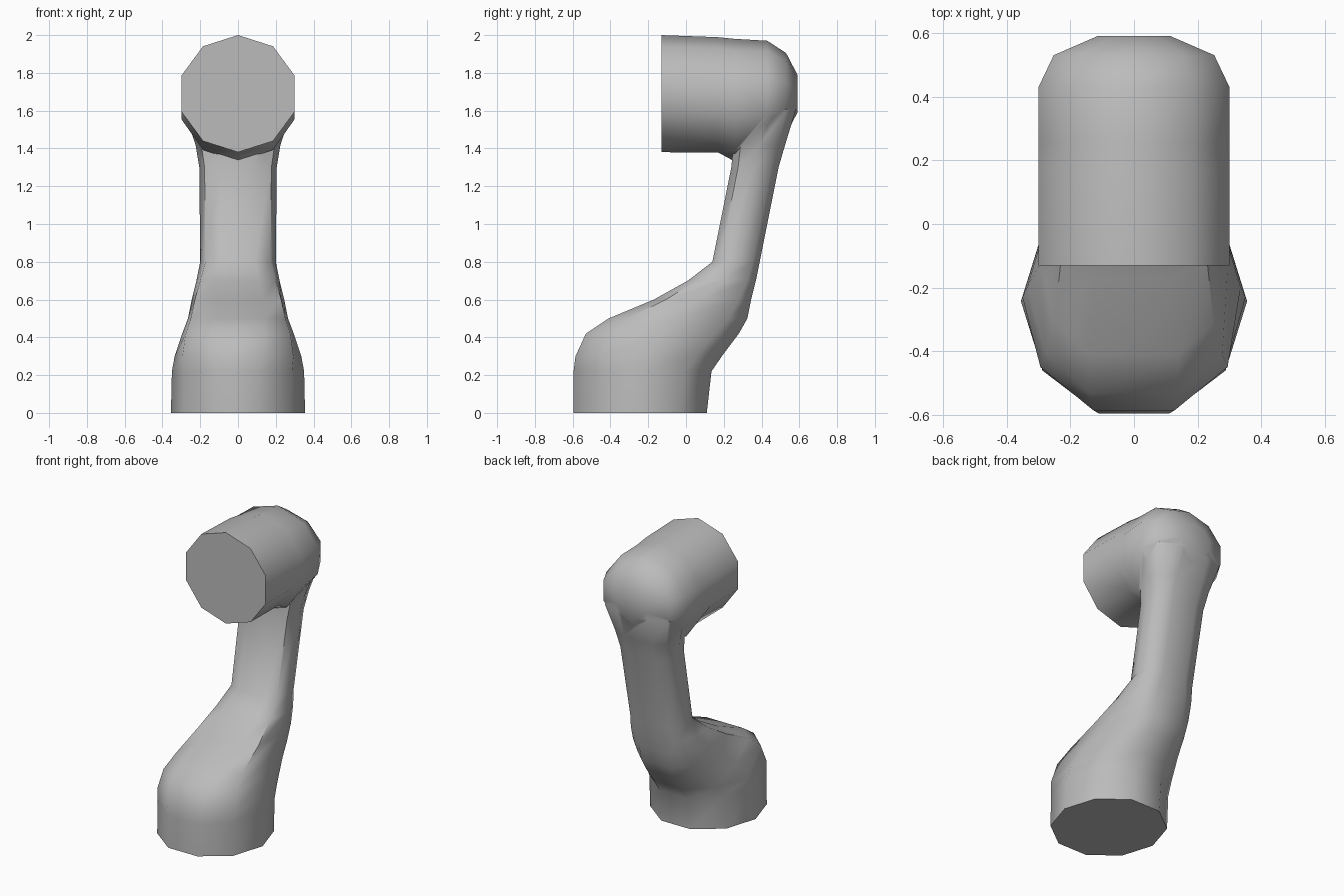
import bpy, bmesh
from math import sin, cos, pi, radians, copysign

SIDES = 10

if "Cube" in bpy.data.objects:
    bpy.data.objects.remove(bpy.data.objects["Cube"], do_unlink=True)

grey = bpy.data.materials.new("plain grey")
grey.use_nodes = True
colour = (0.5, 0.5, 0.5, 1)
grey.diffuse_color = colour
grey.node_tree.nodes["Principled BSDF"].inputs["Base Color"].default_value = colour


def loft(name, rings):
    """Skin a list of equal-length point rings and cap both ends."""
    bm = bmesh.new()
    loops = [[bm.verts.new(p) for p in ring] for ring in rings]
    for a, b in zip(loops, loops[1:]):
        for i in range(SIDES):
            j = (i + 1) % SIDES
            bm.faces.new((a[i], a[j], b[j], b[i]))
    bm.faces.new(loops[0])
    bm.faces.new(loops[-1])
    bmesh.ops.recalc_face_normals(bm, faces=bm.faces[:])
    mesh = bpy.data.meshes.new(name)
    bm.to_mesh(mesh)
    bm.free()
    mesh.materials.append(grey)
    obj = bpy.data.objects.new(name, mesh)
    bpy.context.collection.objects.link(obj)
    return obj


def power(v, e):
    return copysign(abs(v) ** e, v)


def level_ring(z, front, back, half, e, taper):
    """Rounded horizontal section, narrower toward the back by taper."""
    mid = (front + back) / 2
    top = power(sin(2 * pi / 5), e)
    ring = []
    for i in range(SIDES):
        a = 2 * pi * i / SIDES
        s = power(sin(a), e)
        x = half * power(cos(a), e) * (1 - taper * s)
        ring.append((x, mid + (back - front) / 2 * s / top, z))
    return ring


def upright_ring(y, rx, zc, rz):
    """Vertical section of the head, with a corner at the top."""
    return [(rx * sin(2 * pi * i / SIDES), y, zc + rz * cos(2 * pi * i / SIDES))
            for i in range(SIDES)]


# Round foot flowing into the leaning neck: z, front, back, half width, squareness, taper
body = loft("base_and_neck", [level_ring(*r) for r in (
    (0, -.595, .11, .355, 1, 0),
    (.22, -.595, .135, .35, 1, .02),
    (.3, -.585, .19, .335, .9, .1),
    (.42, -.53, .28, .295, .75, .15),
    (.5, -.41, .325, .265, .65, .12),
    (.6, -.17, .345, .245, .6, .08),
    (.7, .01, .37, .22, .6, .04),
    (.8, .14, .39, .2, .7, 0),
    (1.3, .24, .49, .205, .7, 0),
    (1.42, .25, .525, .225, .7, 0),
    (1.6, .27, .58, .285, .8, 0),
    (1.76, .3, .565, .22, .9, 0))])

# Blunt-fronted head with a domed back: y, half width, centre height, half height
head = loft("head", [upright_ring(*r) for r in (
    (-.13, .315, 1.69, .31),
    (.17, .315, 1.684, .305),
    (.26, .315, 1.655, .325),
    (.43, .315, 1.675, .295),
    (.53, .265, 1.69, .215),
    (.59, .12, 1.69, .1))])

# Join the two into one skin
union = body.modifiers.new("join head", "BOOLEAN")
union.operation = "UNION"
union.solver = "EXACT"
union.object = head
bpy.ops.object.select_all(action="DESELECT")
body.select_set(True)
bpy.context.view_layer.objects.active = body
bpy.ops.object.modifier_apply(modifier=union.name)
bpy.data.objects.remove(head, do_unlink=True)
body.name = "curved_arm"
bpy.ops.object.shade_smooth_by_angle(angle=radians(50))
